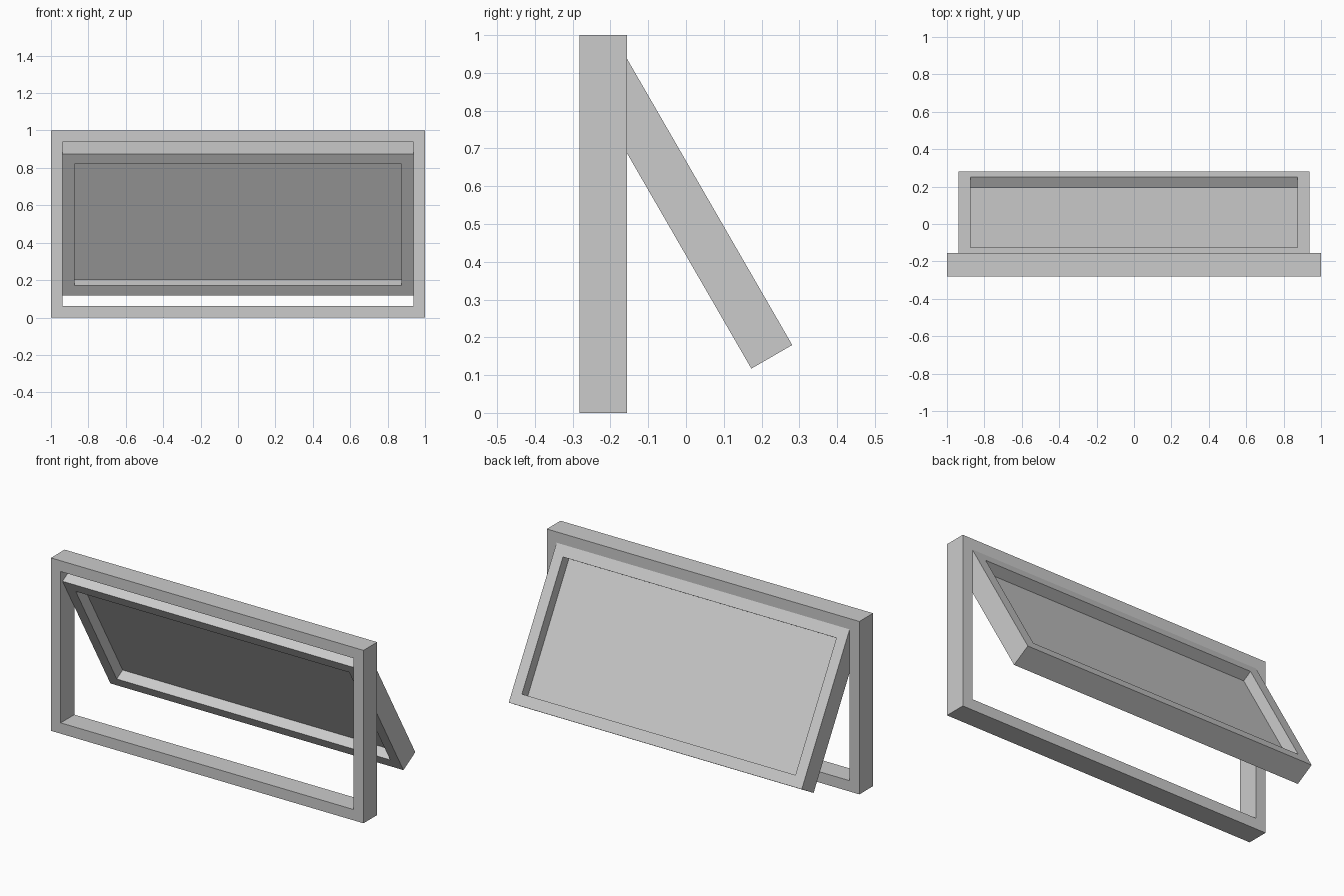
import bpy, bmesh
from math import radians

if "Cube" in bpy.data.objects:
    bpy.data.objects.remove(bpy.data.objects["Cube"])

T = 0.0625           # bar width
D = 0.125            # frame depth
HINGE = (0, -0.15625, 1 - T)


def finish(name, bm, loc, tilt=0):
    bmesh.ops.recalc_face_normals(bm, faces=bm.faces)
    me = bpy.data.meshes.new(name)
    bm.to_mesh(me)
    bm.free()
    ob = bpy.data.objects.new(name, me)
    ob.location = loc
    ob.rotation_euler.x = radians(tilt)
    bpy.context.collection.objects.link(ob)
    return ob


def rect(bm, half, z0, z1, y):
    return [bm.verts.new((x, y, z)) for x, z in
            ((-half, z0), (half, z0), (half, z1), (-half, z1))]


def ring(name, half, height, loc, tilt=0):
    """Rectangular frame hanging down from its top back edge."""
    bm = bmesh.new()
    loops = [rect(bm, half - i, -height + i, -i, y)
             for i, y in ((0, -D), (T, -D), (T, 0), (0, 0))]
    for a, b in zip(loops, loops[1:] + loops[:1]):
        for k in range(4):
            n = (k + 1) % 4
            bm.faces.new((a[k], a[n], b[n], b[k]))
    return finish(name, bm, loc, tilt)


# Fixed outer frame
ring("outer_frame", 1, 1, (0, HINGE[1], 1))

# Top-hung sash, swung open 30 degrees
ring("sash_frame", 1 - T, 1 - 2 * T, HINGE, 30)

# Thin glass pane in the middle of the sash depth
bm = bmesh.new()
bm.faces.new(rect(bm, 1 - 2 * T, -1 + 3 * T, -T, -D / 2))
finish("glass_pane", bm, HINGE, 30)
